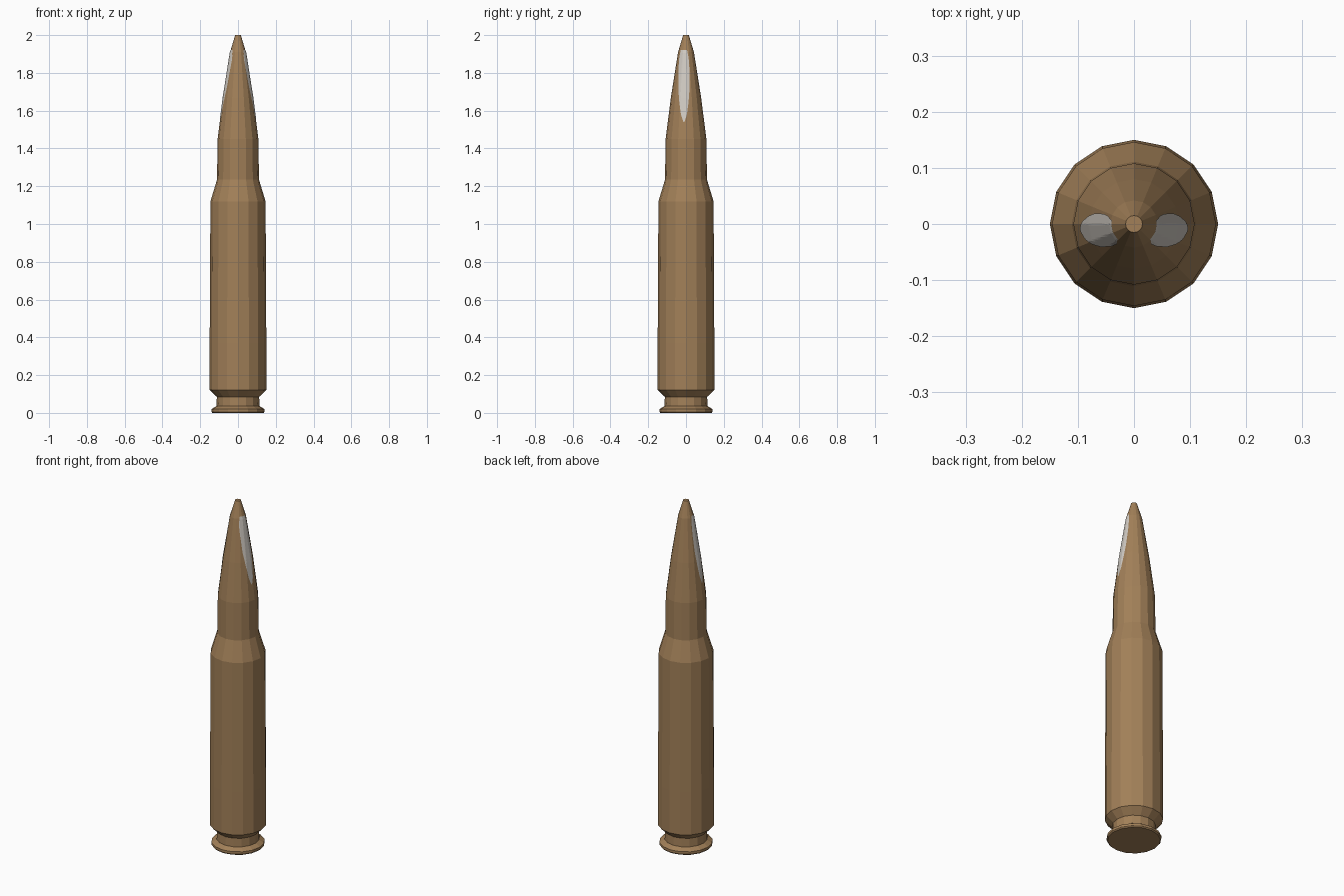
import bpy, bmesh, math

if "Cube" in bpy.data.objects:
    bpy.data.objects.remove(bpy.data.objects["Cube"])

SIDES = 16


def material(name, rgb):
    m = bpy.data.materials.new(name)
    m.diffuse_color = (*rgb, 1)
    m.use_nodes = True
    m.node_tree.nodes["Principled BSDF"].inputs["Base Color"].default_value = m.diffuse_color
    return m


brass = material("warm brass", (0.36, 0.215, 0.098))
bare = material("pale worn metal", (0.64, 0.60, 0.55))


def finish(name, bm, mat):
    mesh = bpy.data.meshes.new(name)
    bmesh.ops.recalc_face_normals(bm, faces=bm.faces)
    bm.to_mesh(mesh)
    bm.free()
    mesh.materials.append(mat)
    obj = bpy.data.objects.new(name, mesh)
    bpy.context.collection.objects.link(obj)
    return obj


# Lathed body: (radius, height)
profile = [(0.136, 0), (0.141, 0.006), (0.141, 0.02), (0.114, 0.036), (0.112, 0.085),
           (0.15, 0.122), (0.15, 0.37), (0.146, 1.12), (0.111, 1.235),
           (0.108, 1.45), (0.08, 1.67), (0.042, 1.91), (0.015, 2.0)]
bm = bmesh.new()
rings = []
for r, z in profile:
    rings.append([bm.verts.new((r * math.cos(i * math.tau / SIDES),
                                r * math.sin(i * math.tau / SIDES), z))
                  for i in range(SIDES)])
for a, b in zip(rings, rings[1:]):
    for i in range(SIDES):
        j = (i + 1) % SIDES
        bm.faces.new((a[i], a[j], b[j], b[i]))
bm.faces.new(rings[0][::-1])
bm.faces.new(rings[-1])
finish("cartridge_body", bm, brass)


def interp(table, z):
    """Linear lookup of the value at height z."""
    for (v0, z0), (v1, z1) in zip(table, table[1:]):
        if z0 <= z <= z1:
            return v0 + (v1 - v0) * (z - z0) / (z1 - z0)


def surface_x(y, z):
    """Distance of the faceted body from the yz plane."""
    r, y, h = interp(profile, z), abs(y), math.pi / SIDES
    return min(r * math.cos(h) / math.cos((2 * k + 1) * h)
               - y * math.tan((2 * k + 1) * h) for k in range(3))


# Worn patches on both sides of the tip, laid just over the surface
half_width = [(0.003, 1.54), (0.016, 1.58), (0.025, 1.65), (0.030, 1.72),
              (0.029, 1.82), (0.025, 1.88), (0.017, 1.92)]
ROWS, COLS = 24, 14
for side, label in ((1, "right"), (-1, "left")):
    bm = bmesh.new()
    grid = []
    for i in range(ROWS + 1):
        z = min(1.54 + 0.38 * i / ROWS, 1.92)
        w = interp(half_width, z)
        row = []
        for j in range(COLS + 1):
            y = -0.011 + w * (2 * j / COLS - 1)
            row.append(bm.verts.new((side * (surface_x(y, z) + 0.0015), y, z)))
        grid.append(row)
    for a, b in zip(grid, grid[1:]):
        for j in range(COLS):
            f = (a[j], a[j + 1], b[j + 1], b[j])
            bm.faces.new(f if side > 0 else f[::-1])
    mesh_obj = finish("worn_patch_" + label, bm, bare)
    # Make sure the open plate faces outward
    if mesh_obj.data.polygons[0].normal.x * side < 0:
        mesh_obj.data.flip_normals()
